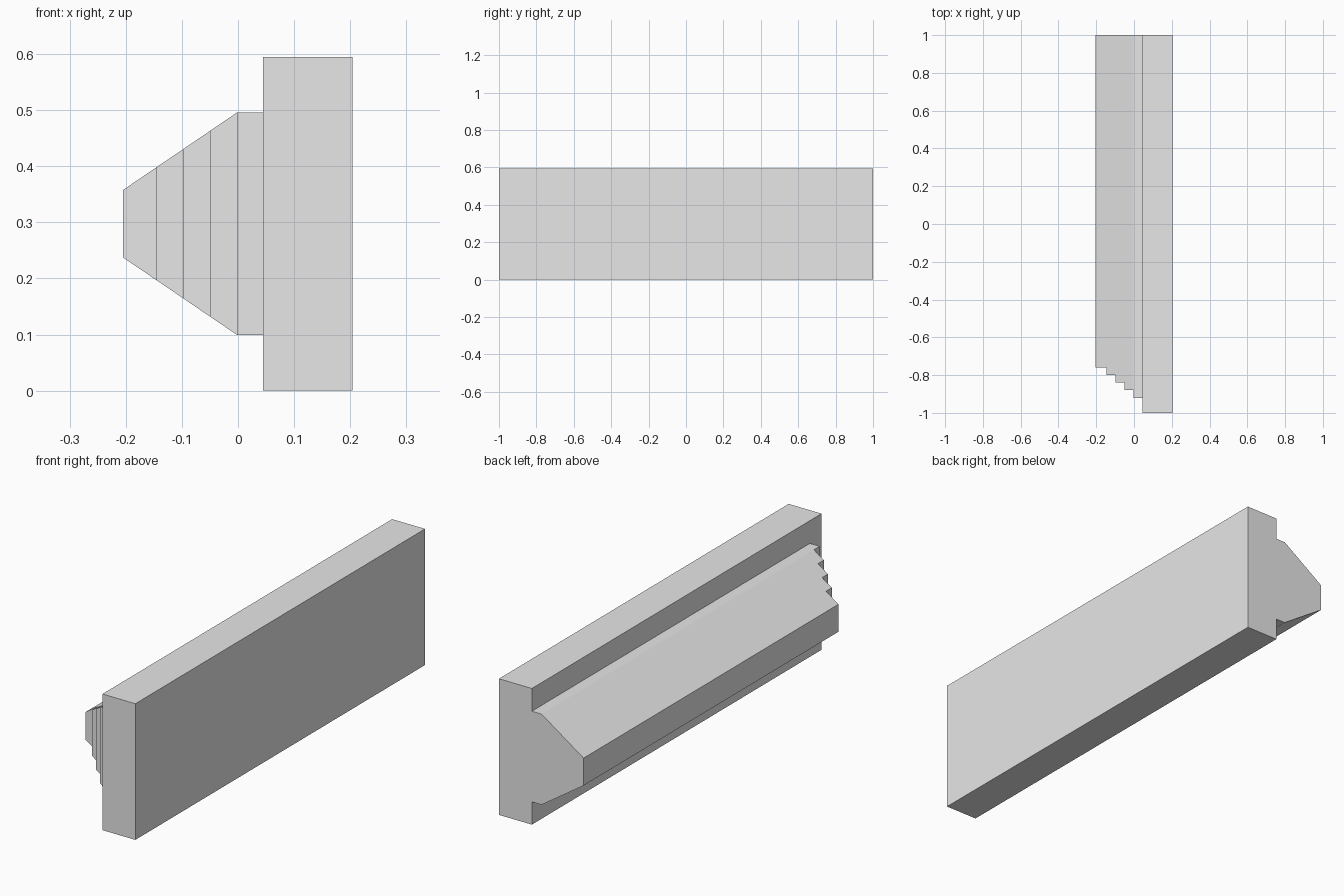
import bpy
import bmesh
from mathutils import Vector

cube = bpy.data.objects.get("Cube")
if cube:
    bpy.data.objects.remove(cube, do_unlink=True)

# Plain grey material
grey = bpy.data.materials.new("grey")
grey.use_nodes = True
grey.diffuse_color = (0.8, 0.8, 0.8, 1)
grey.node_tree.nodes["Principled BSDF"].inputs["Base Color"].default_value = grey.diffuse_color


def extrude_profile(name, points, direction):
    """Solid prism from a closed outline pushed along a direction."""
    bm = bmesh.new()
    face = bm.faces.new([bm.verts.new(p) for p in points])
    moved = bmesh.ops.extrude_face_region(bm, geom=[face])["geom"]
    verts = [v for v in moved if isinstance(v, bmesh.types.BMVert)]
    bmesh.ops.translate(bm, verts=verts, vec=Vector(direction))
    bmesh.ops.recalc_face_normals(bm, faces=bm.faces)
    mesh = bpy.data.meshes.new(name)
    bm.to_mesh(mesh)
    bm.free()
    mesh.materials.append(grey)
    obj = bpy.data.objects.new(name, mesh)
    bpy.context.collection.objects.link(obj)
    return obj


# Slab with tapered ridge: half outline mirrored about the middle height
MID = 0.2975
SLAB_X, CORNER_X = 0.045, -0.002
half = [(0.204, MID), (SLAB_X, MID), (SLAB_X, 0.198), (CORNER_X, 0.198), (-0.205, 0.06)]
outline = [(x, MID + h) for x, h in half] + [(x, MID - h) for x, h in reversed(half)]
body = extrude_profile("ridged_slab", [(x, -1.1, z) for x, z in outline], (0, 2.1, 0))

# Stepped plan: the ridge end recedes in even steps towards its tip
plan = [(0.3, 1.2), (0.3, -1.0), (SLAB_X, -1.0)]
step_edges = [SLAB_X, CORNER_X, -0.05, -0.098, -0.145, -0.3]
for i in range(5):
    y = -0.92 + 0.04 * i
    plan += [(step_edges[i], y), (step_edges[i + 1], y)]
plan.append((-0.3, 1.2))
cutter = extrude_profile("step_cutter", [(x, y, -0.2) for x, y in plan], (0, 0, 1))
cutter.hide_render = True

# Keep only what lies within the stepped plan
mod = body.modifiers.new("steps", 'BOOLEAN')
mod.operation = 'INTERSECT'
mod.solver = 'EXACT'
mod.object = cutter
depsgraph = bpy.context.evaluated_depsgraph_get()
result = bpy.data.meshes.new_from_object(body.evaluated_get(depsgraph))
body.modifiers.clear()
body.data = result
bpy.data.objects.remove(cutter, do_unlink=True)
